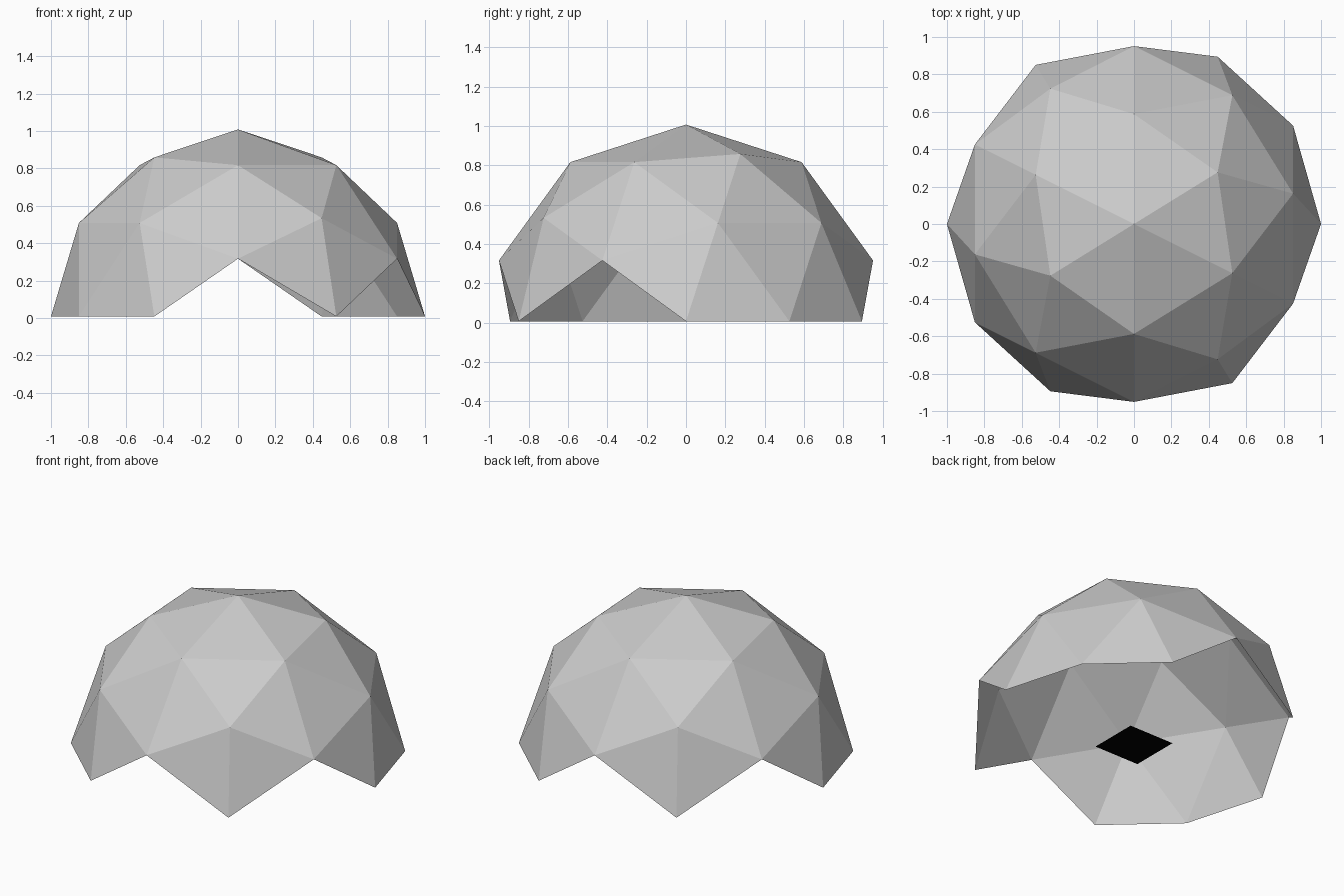
import bpy, bmesh, math
from itertools import combinations
from mathutils import Vector, Matrix

cube = bpy.data.objects.get("Cube")
if cube:
    bpy.data.objects.remove(cube, do_unlink=True)


def make_material(name, level):
    mat = bpy.data.materials.new(name)
    mat.use_nodes = True
    colour = (level, level, level, 1)
    mat.diffuse_color = colour
    bsdf = mat.node_tree.nodes["Principled BSDF"]
    bsdf.inputs["Base Color"].default_value = colour
    bsdf.inputs["Roughness"].default_value = 0.8
    return mat


def add_object(name, bm, mat, height):
    mesh = bpy.data.meshes.new(name)
    bm.to_mesh(mesh)
    bm.free()
    mesh.materials.append(mat)
    obj = bpy.data.objects.new(name, mesh)
    obj.location.z = height
    bpy.context.collection.objects.link(obj)
    return obj


# Dome shell: icosahedron standing on an edge, each edge split once
golden = (1 + math.sqrt(5)) / 2
corners = []
for s in (-1, 1):
    for t in (-golden, golden):
        corners += [Vector((s, 0, t)), Vector((t, s, 0)), Vector((0, t, s))]
middles = [p + q for p, q in combinations(corners, 2) if (p - q).length < 2.1]
turn = Matrix.Rotation(math.atan(1 / golden), 3, 'Z')

bm = bmesh.new()
for p in corners + middles:
    bm.verts.new(turn @ p.normalized())
bmesh.ops.convex_hull(bm, input=bm.verts[:])
bmesh.ops.recalc_face_normals(bm, faces=bm.faces[:])

# Keep only whole panels above the ground, leaving four arched openings
below = [f for f in bm.faces if min(v.co.z for v in f.verts) < -0.01]
bmesh.ops.delete(bm, geom=below, context='FACES')
add_object("dome_shell", bm, make_material("panel grey", 0.6), 0.008)

# Small square ground plate under the middle
bm = bmesh.new()
bmesh.ops.create_grid(bm, x_segments=1, y_segments=1, size=0.163)
add_object("ground_plate", bm, make_material("black", 0.0), 0.0)
